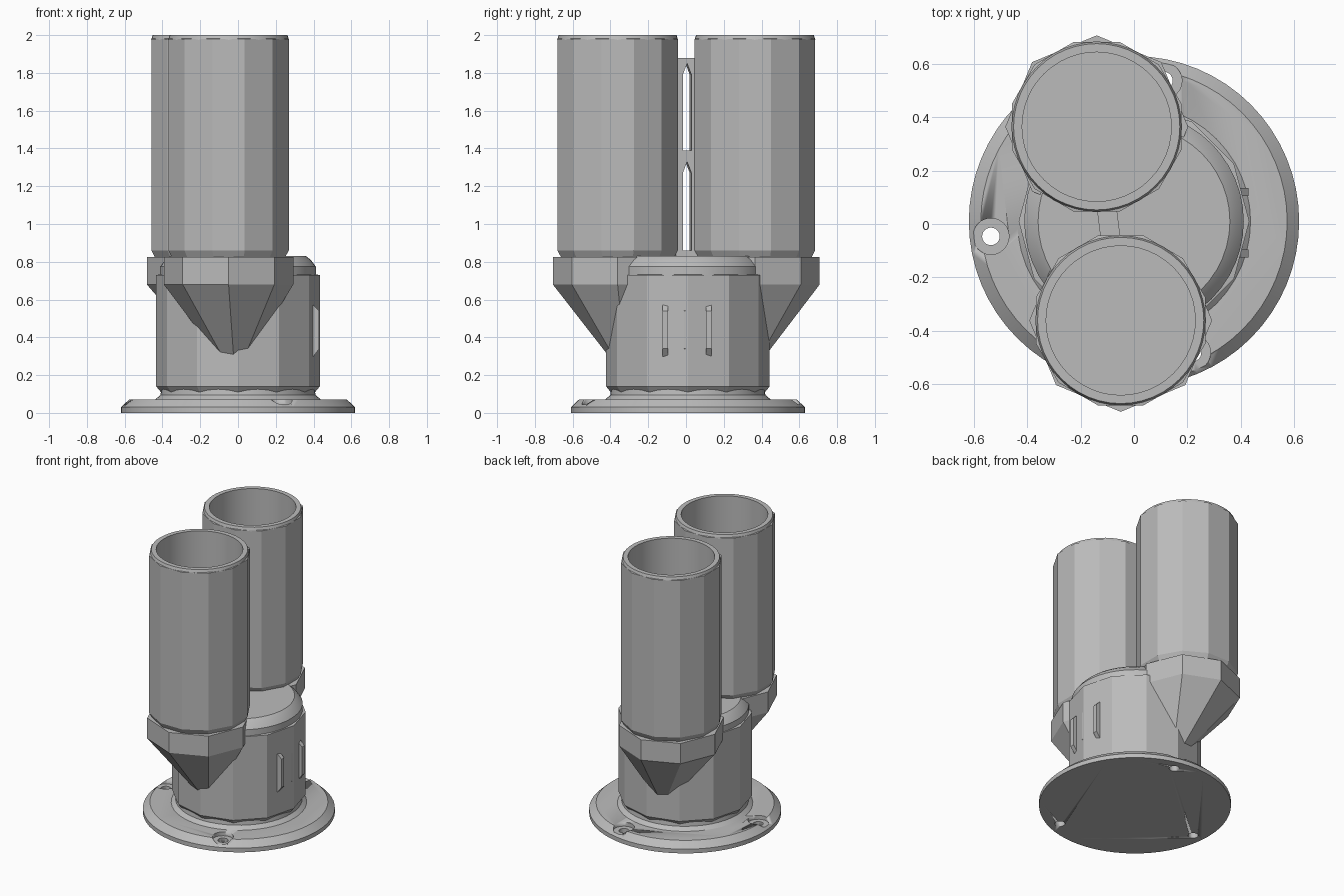
import bpy
import bmesh
from math import sin, cos, pi, radians, atan2

cube = bpy.data.objects.get("Cube")
if cube:
    bpy.data.objects.remove(cube, do_unlink=True)

GREY = bpy.data.materials.new("plain grey")
GREY.use_nodes = True
GREY.diffuse_color = (0.5, 0.5, 0.5, 1)
GREY.node_tree.nodes["Principled BSDF"].inputs["Base Color"].default_value = (0.5, 0.5, 0.5, 1)


def finish(name, bm):
    """Turn a bmesh into a named object; only shallow edges shade smooth."""
    mesh = bpy.data.meshes.new(name)
    bm.to_mesh(mesh)
    bm.free()
    mesh.materials.append(GREY)
    obj = bpy.data.objects.new(name, mesh)
    bpy.context.collection.objects.link(obj)
    bpy.ops.object.select_all(action='DESELECT')
    obj.select_set(True)
    bpy.context.view_layer.objects.active = obj
    bpy.ops.object.shade_smooth_by_angle(angle=radians(20))
    return obj


def loft(name, rings, sides, turn=0.0, caps=(True, True)):
    """Skin regular polygons given as (x, y, radius, z)."""
    bm = bmesh.new()
    loops = []
    for x, y, r, z in rings:
        angles = [turn + 2 * pi * i / sides for i in range(sides)]
        loops.append([bm.verts.new((x + r * cos(a), y + r * sin(a), z)) for a in angles])
    for low, high in zip(loops, loops[1:]):
        for i in range(sides):
            j = (i + 1) % sides
            bm.faces.new((low[i], low[j], high[j], high[i]))
    if caps[0]:
        bm.faces.new(loops[0][::-1])
    if caps[1]:
        bm.faces.new(loops[-1])
    return finish(name, bm)


def lathe(name, centre, profile, sides, turn=0.0, caps=(True, True)):
    return loft(name, [(*centre, r, z) for r, z in profile], sides, turn, caps)


def extrude(name, outline, x0, x1, place=lambda x, y, z: (x, y, z)):
    """Extrude a (y, z) outline along x."""
    bm = bmesh.new()
    a = [bm.verts.new(place(x0, y, z)) for y, z in outline]
    b = [bm.verts.new(place(x1, y, z)) for y, z in outline]
    bm.faces.new(a)
    bm.faces.new(b[::-1])
    for i in range(len(a)):
        j = (i + 1) % len(a)
        bm.faces.new((a[i], b[i], b[j], a[j]))
    bmesh.ops.recalc_face_normals(bm, faces=bm.faces)
    return finish(name, bm)


AXIS = (0, 0.01)

# Flange with three counterbored bolt holes
flange = lathe("base_flange", AXIS, [(.62, 0), (.62, .03), (.575, .072)], 64)
for k, deg in enumerate((78, 186, 294)):
    a = radians(deg)
    spot = (.54 * cos(a), AXIS[1] + .54 * sin(a))
    cutter = lathe("bolt_cutter", spot, [(.033, -.05), (.033, .045), (.068, .045), (.068, .2)], 24)
    cutter.hide_render = True
    mod = flange.modifiers.new("bolt_hole", 'BOOLEAN')
    mod.operation = 'DIFFERENCE'
    mod.solver = 'EXACT'
    mod.object = cutter
    bpy.context.view_layer.objects.active = flange
    bpy.ops.object.modifier_apply(modifier=mod.name)
    bpy.data.objects.remove(cutter, do_unlink=True)

# Faceted body, round neck and chamfered lid
lathe("neck_fillet", AXIS, [(.44, .07), (.41, .095), (.405, .14)], 48)
lathe("body", AXIS, [(.40, .10), (.433, .14), (.433, .73), (.40, .735)], 12)
lathe("lid", AXIS, [(.412, .72), (.412, .775), (.385, .81), (.36, .83)], 48)

# Three chamfered grip ribs on the side
for y in (-.11, .005, .12):
    bm_rib = [(.38, .29), (.40, .30), (.43, .34), (.43, .54), (.40, .57), (.38, .57)]
    extrude("grip_rib", bm_rib, y - .015, y + .015, lambda x, u, z: (u, x, z))

# Two open tubes on faceted brackets that taper into the body
TUBES = {"front": ((-.05, -.362), (-.02, -.32)), "back": ((-.14, .365), (-.06, .33))}
for side, (centre, tip) in TUBES.items():
    loft(side + "_bracket",
         [(*tip, .05, .25), (*centre, .343, .68), (*centre, .343, .825)], 8)
    lathe(side + "_tube_wall", centre,
          [(.305, .815), (.33, .86), (.33, 1.98), (.30, 1.985)],
          12, radians(15), (True, False))
    lathe(side + "_tube_bore", centre,
          [(.32, 1.975), (.312, 2), (.28, 2), (.28, .84)], 48, 0, (False, True))

# Web between the tubes, with two gabled windows
(fx, fy), (bx, by) = TUBES["front"][0], TUBES["back"][0]
mx, my = (fx + bx) / 2, (fy + by) / 2
lean = atan2(bx - fx, by - fy)


def on_web(x, y, z):
    return (mx + x * cos(lean) + y * sin(lean), my - x * sin(lean) + y * cos(lean), z)


for base, top in ((1.27, 1.39), (1.79, 1.88)):
    gable = [(-.06, base), (-.023, base), (0, base + .06), (.023, base),
             (.06, base), (.06, top), (-.06, top)]
    extrude("web_bar", gable, -.037, .037, on_web)
extrude("web_sill", [(-.06, .82), (.06, .82), (.06, .86), (-.06, .86)], -.037, .037, on_web)
for s in (-1, 1):
    strip = [(s * .023, .83), (s * .06, .83), (s * .06, 1.88), (s * .023, 1.88)]
    extrude("web_side", strip, -.037, .037, on_web)
